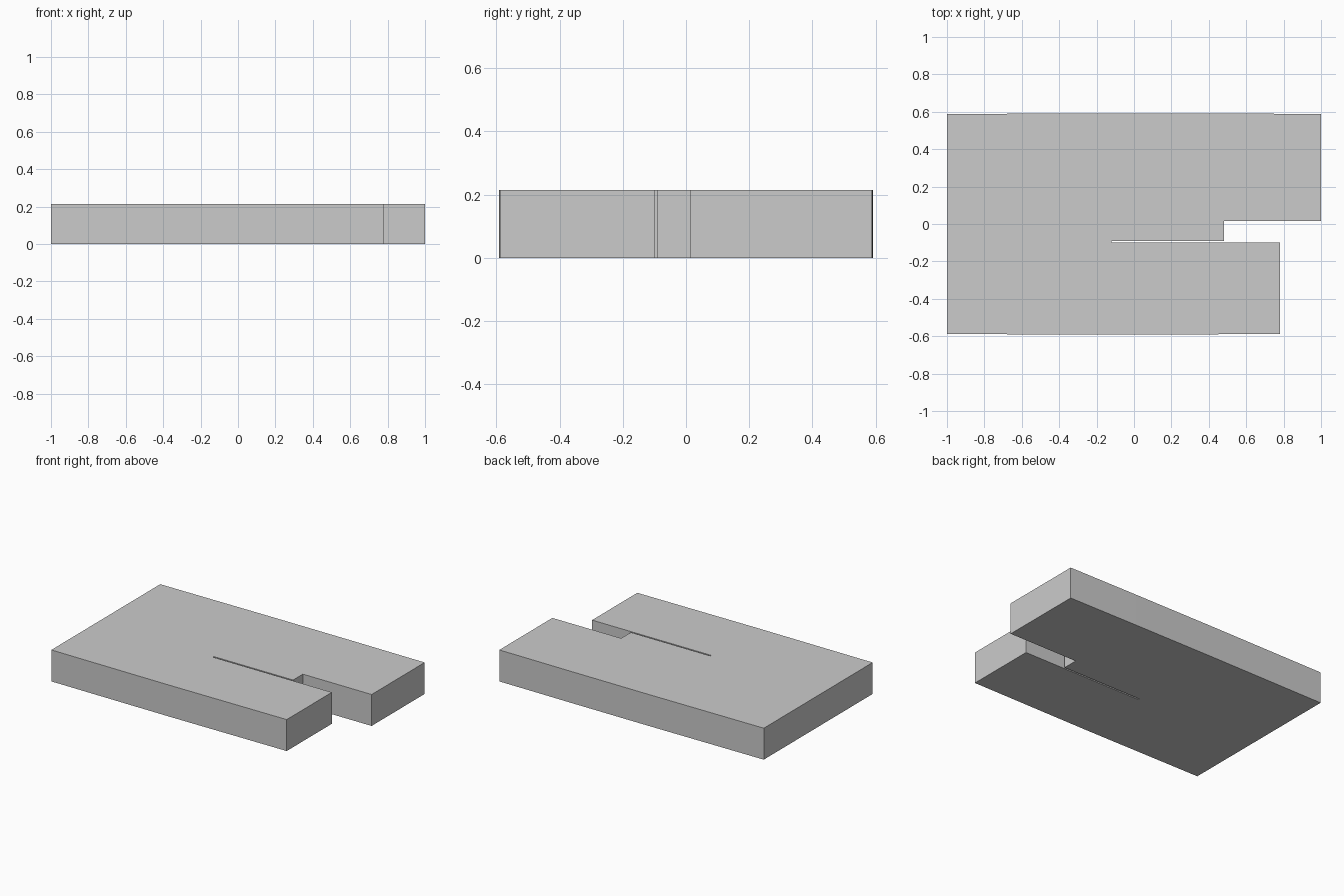
import bpy, bmesh

if "Cube" in bpy.data.objects:
    bpy.data.objects.remove(bpy.data.objects["Cube"])

HEIGHT = 0.215

# Plan corners; the long sides bow out very slightly at the seam
plan = [(-1, -0.588), (-0.12, -0.592), (0.78, -0.588), (0.78, -0.10),
        (-0.12, -0.10), (-0.12, -0.09), (0.48, -0.09), (0.48, 0.015),
        (1, 0.015), (1, 0.588), (0.48, 0.591), (-0.12, 0.592), (-1, 0.588)]

# Panels: main body, short front arm, stepped rear arm, rear arm end
panels = [(0, 1, 4, 5, 11, 12), (1, 2, 3, 4), (5, 6, 7, 10, 11), (7, 8, 9, 10)]

bm = bmesh.new()
verts = [bm.verts.new((x, y, 0)) for x, y in plan]
faces = [bm.faces.new([verts[i] for i in p]) for p in panels]

# Raise the shared plan into one closed slab
result = bmesh.ops.extrude_face_region(bm, geom=faces, use_keep_orig=True)
top = [g for g in result["geom"] if isinstance(g, bmesh.types.BMVert)]
bmesh.ops.translate(bm, verts=top, vec=(0, 0, HEIGHT))
bmesh.ops.recalc_face_normals(bm, faces=bm.faces)

mesh = bpy.data.meshes.new("notched_slab")
bm.to_mesh(mesh)
bm.free()
slab = bpy.data.objects.new("notched_slab", mesh)
bpy.context.collection.objects.link(slab)
